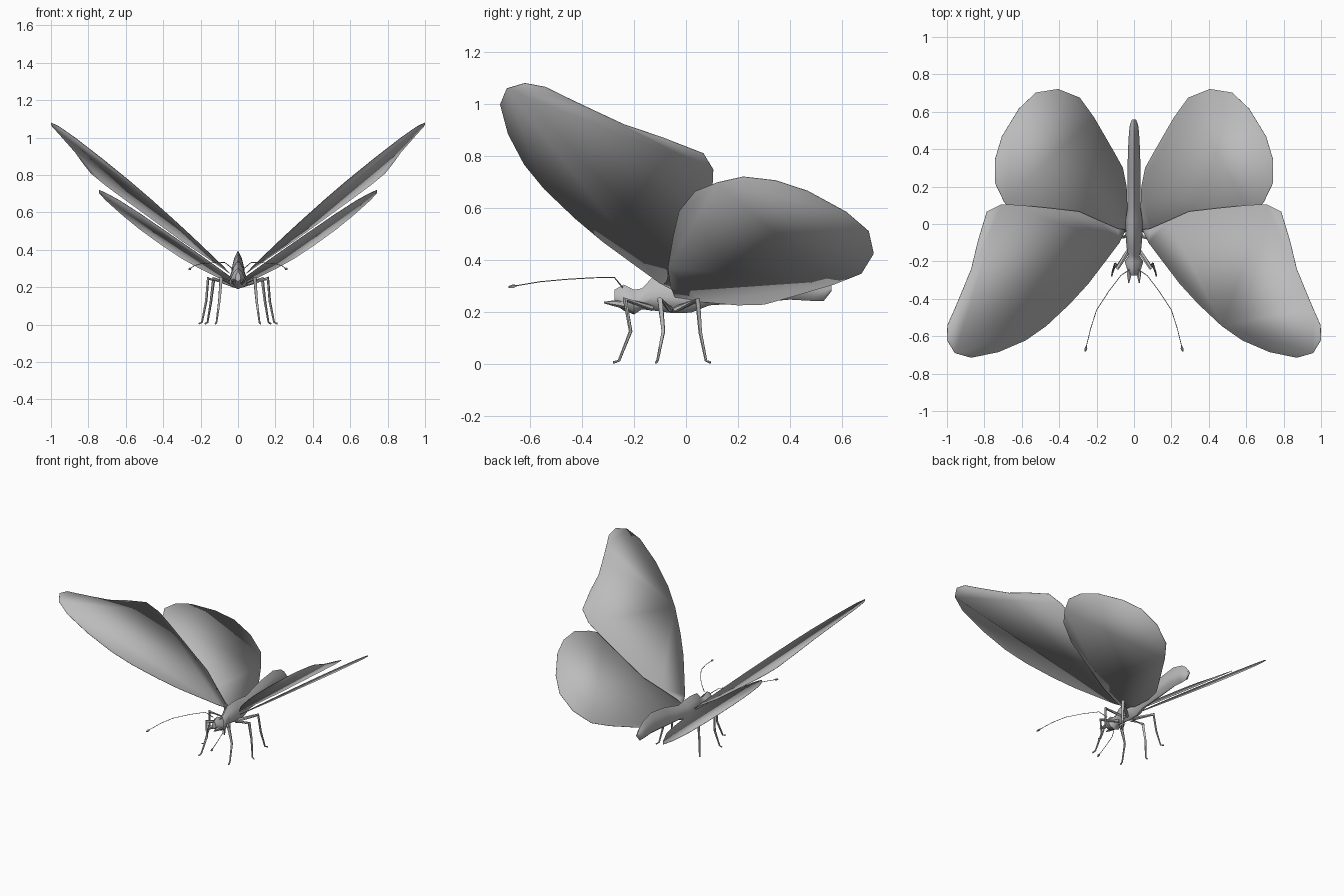
import bpy, bmesh, math
from mathutils import Vector

grey = bpy.data.materials.new("plain_grey")
grey.diffuse_color = (0.5, 0.5, 0.5, 1)


def add_object(name, bm, angle=50):
    bmesh.ops.recalc_face_normals(bm, faces=bm.faces)
    me = bpy.data.meshes.new(name)
    bm.to_mesh(me)
    bm.free()
    me.materials.append(grey)
    ob = bpy.data.objects.new(name, me)
    bpy.context.collection.objects.link(ob)
    bpy.ops.object.select_all(action='DESELECT')
    ob.select_set(True)
    bpy.context.view_layer.objects.active = ob
    bpy.ops.object.shade_smooth_by_angle(angle=math.radians(angle))
    return ob


def loft(bm, rings):
    """Skin a list of equal-length point rings and cap both ends."""
    rows = [[bm.verts.new(p) for p in r] for r in rings]
    n = len(rows[0])
    for a, b in zip(rows, rows[1:]):
        for i in range(n):
            j = (i + 1) % n
            bm.faces.new((a[i], a[j], b[j], b[i]))
    bm.faces.new(rows[0])
    bm.faces.new(rows[-1])


def tube(name, path, side, sides=6):
    """Tapered tube through (x, y, z, radius) points, mirrored by side."""
    pts = [Vector((side * p[0], p[1], p[2])) for p in path]
    rings = []
    for i, p in enumerate(pts):
        d = (pts[min(i + 1, len(pts) - 1)] - pts[max(i - 1, 0)]).normalized()
        u = d.cross(Vector((1, 0.2, 0.1))).normalized()
        v = d.cross(u)
        rings.append([p + path[i][3] * (u * math.cos(t) + v * math.sin(t))
                      for t in (math.tau * k / sides for k in range(sides))])
    bm = bmesh.new()
    loft(bm, rings)
    add_object(name, bm)


def wing(name, outline, plane, side):
    """Thin flat panel lying on z = a + b*x + c*y."""
    a, b, c = plane
    bm = bmesh.new()
    bm.faces.new([bm.verts.new((side * x, y, a + b * x + c * y)) for x, y in outline])
    ob = add_object(name, bm, 30)
    mod = ob.modifiers.new("thickness", 'SOLIDIFY')
    mod.thickness = 0.003
    mod.offset = 0


# body: y, bottom z, top z, half width
sections = [(-0.275, 0.23, 0.285, 0.015), (-0.24, 0.205, 0.305, 0.038),
            (-0.2, 0.19, 0.285, 0.05), (-0.17, 0.21, 0.29, 0.03),
            (-0.125, 0.205, 0.337, 0.04), (-0.05, 0.195, 0.345, 0.045),
            (0.02, 0.197, 0.34, 0.045), (0.09, 0.225, 0.33, 0.035),
            (0.25, 0.235, 0.375, 0.036), (0.4, 0.247, 0.395, 0.032),
            (0.49, 0.242, 0.37, 0.027), (0.53, 0.242, 0.34, 0.022),
            (0.56, 0.28, 0.3, 0.01)]
# cross-section: a rounded belly narrowing to a ridge along the back
shape = [(0, 0), (0.75, 0.15), (1, 0.4), (0.62, 0.75), (0, 1),
         (-0.62, 0.75), (-1, 0.4), (-0.75, 0.15)]
bm = bmesh.new()
loft(bm, [[(w * u, y, lo + (hi - lo) * v) for u, v in shape]
          for y, lo, hi, w in sections])
add_object("body", bm)

forewing = [(0.045, -0.03), (0.078, -0.1), (0.146, -0.19), (0.245, -0.32),
            (0.343, -0.427), (0.47, -0.546), (0.58, -0.623), (0.725, -0.685),
            (0.87, -0.715), (0.957, -0.69), (1.0, -0.62), (0.997, -0.54),
            (0.957, -0.45), (0.915, -0.35), (0.87, -0.24), (0.834, -0.09),
            (0.786, 0.067), (0.71, 0.105), (0.62, 0.102), (0.45, 0.085),
            (0.294, 0.067), (0.19, 0.02), (0.086, -0.025)]
hindwing = [(0.035, -0.04), (0.1, -0.06), (0.2, -0.07), (0.369, -0.05),
            (0.515, -0.027), (0.633, 0.035), (0.695, 0.12), (0.743, 0.22),
            (0.743, 0.345), (0.706, 0.468), (0.615, 0.617), (0.524, 0.703),
            (0.406, 0.722), (0.29, 0.675), (0.214, 0.57), (0.11, 0.39),
            (0.06, 0.3), (0.04, 0.2), (0.035, 0.06)]

# legs: hip, knee, shin, ankle, toe
legs = {
    "front_leg": [(0.02, -0.13, 0.215, 0.012), (0.09, -0.235, 0.247, 0.011),
                  (0.1, -0.213, 0.125, 0.007), (0.115, -0.258, 0.012, 0.005),
                  (0.12, -0.28, 0.005, 0.005)],
    "middle_leg": [(0.025, -0.06, 0.21, 0.012), (0.16, -0.1, 0.247, 0.011),
                   (0.17, -0.087, 0.125, 0.007), (0.193, -0.11, 0.012, 0.005),
                   (0.21, -0.115, 0.005, 0.005)],
    "back_leg": [(0.025, -0.04, 0.21, 0.012), (0.13, 0.045, 0.245, 0.011),
                 (0.145, 0.055, 0.12, 0.007), (0.163, 0.077, 0.012, 0.005),
                 (0.175, 0.094, 0.005, 0.005)],
}
# antenna: thin stalk ending in a small club
antenna = [(0.025, -0.245, 0.295, 0.003), (0.07, -0.275, 0.332, 0.002),
           (0.135, -0.36, 0.331, 0.002), (0.2, -0.46, 0.325, 0.002),
           (0.232, -0.56, 0.316, 0.002), (0.254, -0.65, 0.301, 0.002),
           (0.257, -0.665, 0.298, 0.008), (0.261, -0.682, 0.295, 0.004)]
palp = [(0.02, -0.22, 0.225, 0.016), (0.026, -0.275, 0.233, 0.012),
        (0.028, -0.315, 0.236, 0.003)]

for side, label in ((1, "right"), (-1, "left")):
    wing(f"{label}_forewing", forewing, (0.236, 0.743, -0.162), side)
    wing(f"{label}_hindwing", hindwing, (0.221, 0.705, -0.115), side)
    for name, path in legs.items():
        tube(f"{label}_{name}", path, side)
    tube(f"{label}_antenna", antenna, side, 5)
    tube(f"{label}_palp", palp, side)
